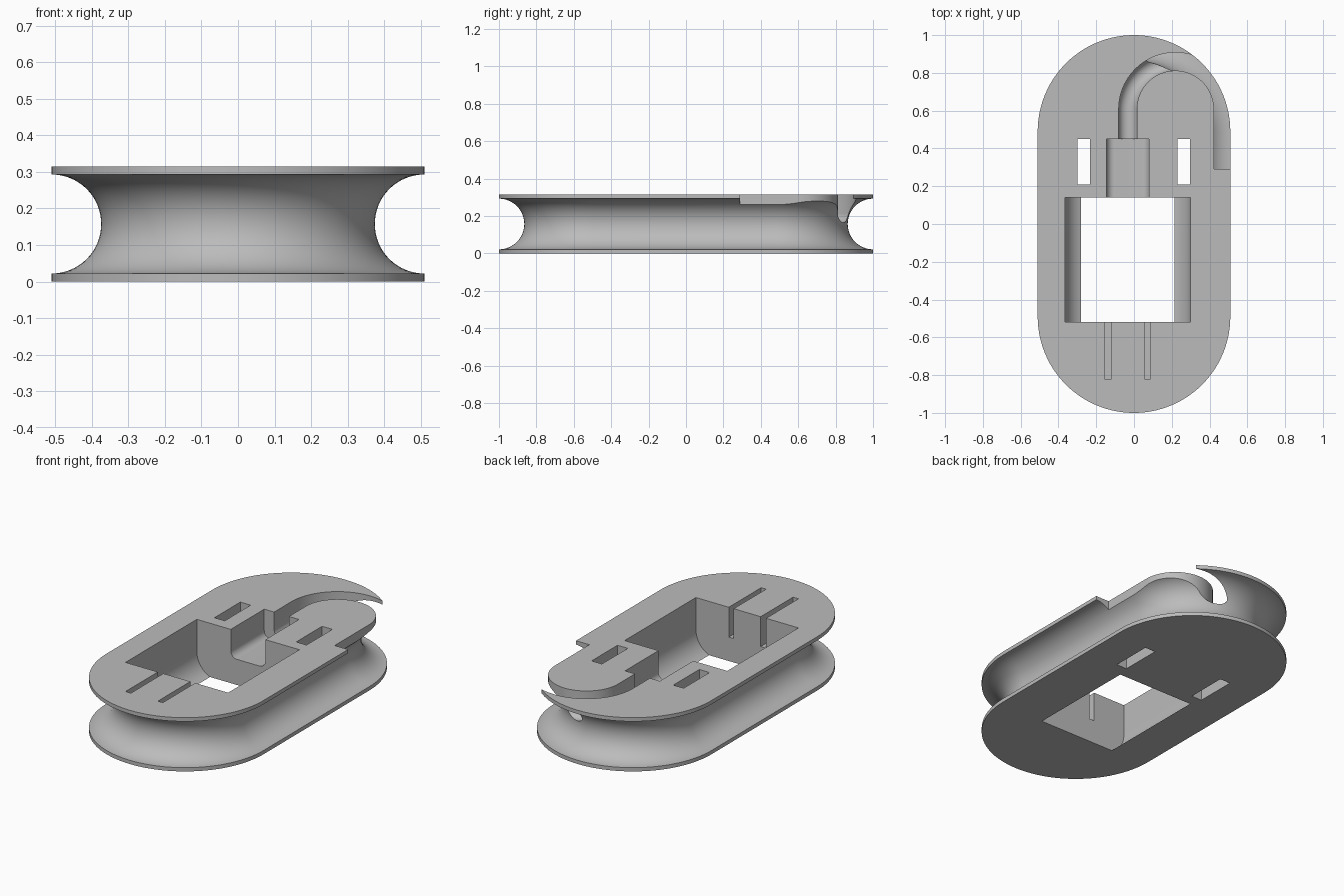
import bpy
import bmesh
from math import sin, cos, pi

if "Cube" in bpy.data.objects:
    bpy.data.objects.remove(bpy.data.objects["Cube"])

HEIGHT, RIM = 0.315, 0.022
HALF_W, END_Y = 0.51, 0.49
TOP = HEIGHT + 0.1

grey = bpy.data.materials.new("plain grey")
grey.use_nodes = True
colour = (0.5, 0.5, 0.5, 1)
grey.diffuse_color = colour
grey.node_tree.nodes["Principled BSDF"].inputs["Base Color"].default_value = colour


def loft(name, rings):
    """Closed solid skinned through matching rings of points."""
    bm = bmesh.new()
    loops = [[bm.verts.new(p) for p in ring] for ring in rings]
    n = len(loops[0])
    for a, b in zip(loops, loops[1:]):
        for i in range(n):
            j = (i + 1) % n
            bm.faces.new((a[i], a[j], b[j], b[i]))
    bm.faces.new(loops[0])
    bm.faces.new(loops[-1])
    bmesh.ops.recalc_face_normals(bm, faces=bm.faces)
    mesh = bpy.data.meshes.new(name)
    bm.to_mesh(mesh)
    bm.free()
    obj = bpy.data.objects.new(name, mesh)
    bpy.context.collection.objects.link(obj)
    mesh.materials.append(grey)
    return obj


def stadium(inset, z, steps=56):
    r = HALF_W - inset
    ring = []
    for side in (0, 1):
        cy = END_Y * (1 - 2 * side)
        for i in range(steps + 1):
            a = pi * (side + i / steps)
            ring.append((r * cos(a), cy + r * sin(a), z))
    return ring


def trough(x0, x1, centre_z, r, steps=16):
    """Cross-section (x, z): straight walls with rounded lower corners."""
    pts = [(x1, TOP), (x0, TOP)]
    for cx, start in ((x0 + r, pi), (x1 - r, 1.5 * pi)):
        for i in range(steps + 1):
            a = start + pi / 2 * i / steps
            pts.append((cx + r * cos(a), centre_z + r * sin(a)))
    return pts


def trough_cutter(name, section, y0, y1):
    return loft(name, [[(x, y, z) for x, z in section] for y in (y0, y1)])


def box_cutter(name, x0, x1, y0, y1, z0):
    section = [(x0, z0), (x1, z0), (x1, TOP), (x0, TOP)]
    return trough_cutter(name, section, y0, y1)


# Spool body: two thin flanges with a half-round groove between them
groove_r = HEIGHT / 2 - RIM
profile = [(0, 0)]
for i in range(33):
    a = pi * i / 32
    profile.append((groove_r * sin(a), HEIGHT / 2 - groove_r * cos(a)))
profile.append((0, HEIGHT))
body = loft("spool_body", [stadium(d, z) for d, z in profile])

# Plug pocket, neck recess, prong slots and strap holes
cutters = [
    trough_cutter("plug_pocket", trough(-0.365, 0.30, 0.129, 0.14), -0.52, 0.14),
    trough_cutter("neck_recess", trough(-0.145, 0.08, 0.19, 0.04), 0.1, 0.45),
    box_cutter("prong_slot_right", -0.155, -0.12, -0.82, -0.5, 0.14),
    box_cutter("prong_slot_left", 0.055, 0.087, -0.82, -0.5, 0.14),
    box_cutter("strap_hole_right", -0.30, -0.233, 0.21, 0.45, -0.1),
    box_cutter("strap_hole_left", 0.23, 0.297, 0.21, 0.45, -0.1),
]

# Cable channel: a round-bottomed trough swept through a half turn
bend_x, bend_y, bend_r, half = 0.219, 0.608, 0.252, 0.048
path = [(pi, 0.42 - bend_y)]
path += [(pi * (1 - i / 48), 0) for i in range(49)]
path.append((0, 0.29 - bend_y))
section = trough(-half, half, 0.165 + half, half - 0.0005)
cutters.append(loft("cable_channel", [
    [(bend_x + (bend_r + u) * cos(a), bend_y + dy + (bend_r + u) * sin(a), z)
     for u, z in section] for a, dy in path]))

# Cut every recess from the body, then drop the cutters
bpy.context.view_layer.objects.active = body
body.select_set(True)
for cutter in cutters:
    cutter.hide_render = True
    mod = body.modifiers.new(cutter.name, 'BOOLEAN')
    mod.operation = 'DIFFERENCE'
    mod.solver = 'EXACT'
    mod.object = cutter
    bpy.ops.object.modifier_apply(modifier=mod.name)
for cutter in cutters:
    bpy.data.objects.remove(cutter)

bpy.ops.object.select_all(action='DESELECT')
body.select_set(True)
bpy.ops.object.shade_smooth_by_angle(angle=pi / 6)
